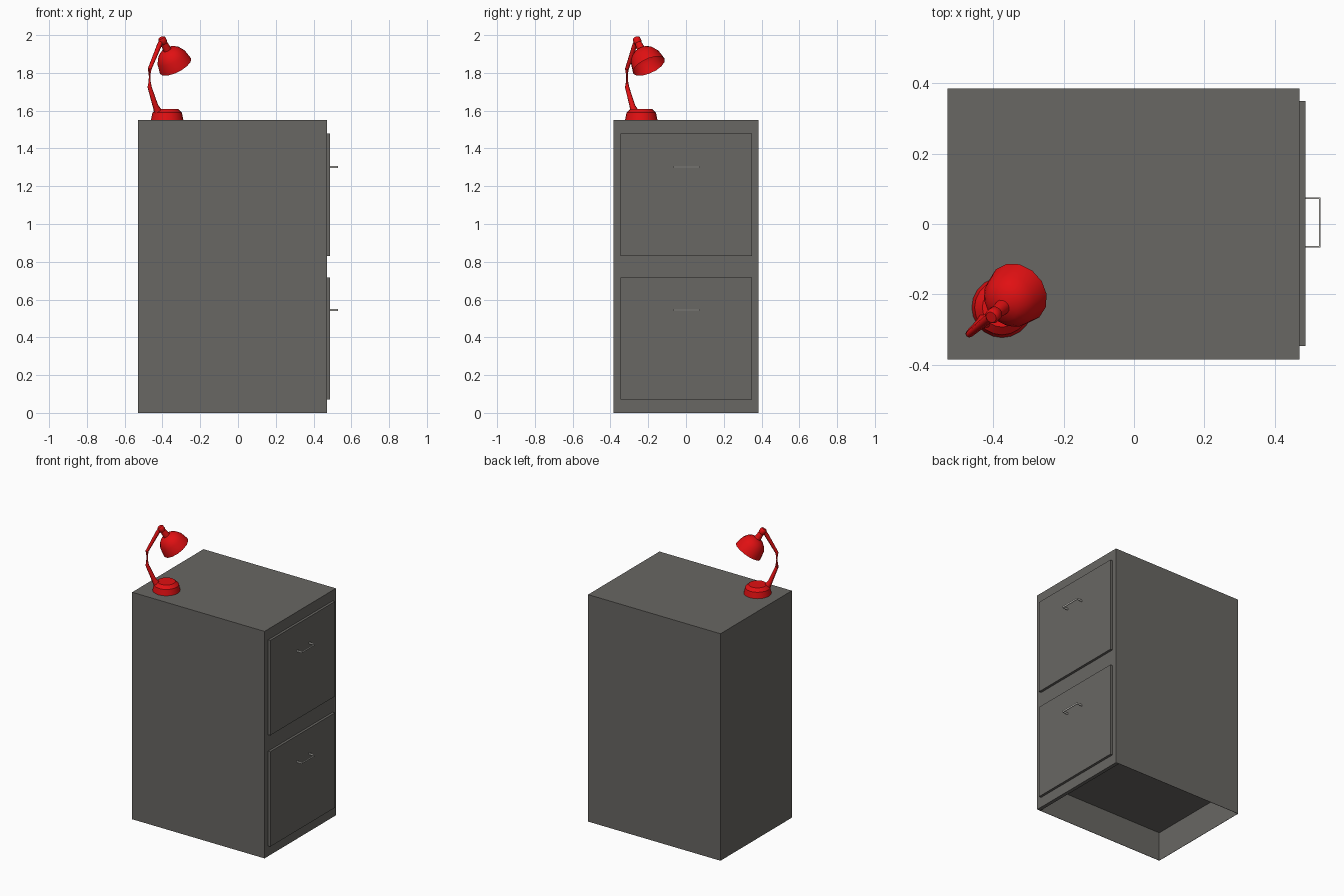
import bpy, bmesh, math
from mathutils import Vector

if "Cube" in bpy.data.objects:
    bpy.data.objects.remove(bpy.data.objects["Cube"])


def material(name, rgb):
    m = bpy.data.materials.new(name)
    m.diffuse_color = (*rgb, 1)
    m.use_nodes = True
    m.node_tree.nodes["Principled BSDF"].inputs["Base Color"].default_value = m.diffuse_color
    return m


DARK = material("dark_grey", (0.14, 0.135, 0.125))
STEEL = material("light_grey", (0.45, 0.44, 0.41))
RED = material("red", (0.75, 0.005, 0.006))


def finish(bm, name, mat, smooth=None):
    bmesh.ops.recalc_face_normals(bm, faces=bm.faces)
    me = bpy.data.meshes.new(name)
    bm.to_mesh(me)
    bm.free()
    ob = bpy.data.objects.new(name, me)
    bpy.context.collection.objects.link(ob)
    me.materials.append(mat)
    if smooth:
        bpy.ops.object.select_all(action='DESELECT')
        bpy.context.view_layer.objects.active = ob
        ob.select_set(True)
        bpy.ops.object.shade_smooth_by_angle(angle=math.radians(smooth))
    return ob


def add_box(bm, lo, hi):
    lo, hi = Vector(lo), Vector(hi)
    vs = bmesh.ops.create_cube(bm, size=1)["verts"]
    for v in vs:
        v.co = (lo + hi) / 2 + v.co * (hi - lo)


def tube(name, rings, sides, caps, smooth):
    """Skin circles given as (centre, axis, radius)."""
    bm = bmesh.new()
    loops = []
    for c, axis, r in rings:
        q = Vector(axis).to_track_quat('Z', 'Y')
        loops.append([bm.verts.new(Vector(c) + q @ Vector(
            (r * math.cos(2 * math.pi * i / sides), r * math.sin(2 * math.pi * i / sides), 0)))
            for i in range(sides)])
    for a, b in zip(loops, loops[1:]):
        for i in range(sides):
            j = (i + 1) % sides
            bm.faces.new((a[i], a[j], b[j], b[i]))
    if caps[0]:
        bm.faces.new(loops[0])
    if caps[1]:
        bm.faces.new(loops[-1])
    return finish(bm, name, RED, smooth)


# cabinet: box hollowed from below, with a thicker front board
bm = bmesh.new()
add_box(bm, (-0.53, -0.385, 0), (0.47, 0.385, 1.55))
bm.normal_update()
bottom = min(bm.faces, key=lambda f: f.calc_center_median().z)
bmesh.ops.inset_region(bm, faces=[bottom], thickness=0.003)
for v in bottom.verts:
    if v.co.x > 0:
        v.co.x = 0.445
new = bmesh.ops.extrude_face_region(bm, geom=[bottom])["geom"]
bmesh.ops.translate(bm, vec=(0, 0, 0.2), verts=[g for g in new if isinstance(g, bmesh.types.BMVert)])
if bottom.is_valid:
    bmesh.ops.delete(bm, geom=[bottom], context='FACES_ONLY')
finish(bm, "cabinet", DARK)

# drawer fronts with bracket handles
for label, z0, hz in (("lower", 0.07, 0.545), ("upper", 0.83, 1.302)):
    bm = bmesh.new()
    add_box(bm, (0.47, -0.347, z0), (0.487, 0.35, z0 + 0.648))
    finish(bm, label + "_drawer_front", DARK)
    bm = bmesh.new()
    h = 0.006
    add_box(bm, (0.526, -0.067, hz - h), (0.53, 0.075, hz + h))
    for y in (-0.067, 0.071):
        add_box(bm, (0.485, y, hz - h), (0.526, y + 0.004, hz + h))
    finish(bm, label + "_handle", STEEL)

# lamp base
tube("lamp_base", [((-0.375, -0.237, z), (0, 0, 1), r) for z, r in
                   ((1.55, 0.086), (1.59, 0.078), (1.61, 0.056))], 20, (True, True), 35)

# lamp arm, bent and tapering
path = [Vector(p) for p in ((-0.42, -0.272, 1.59), (-0.437, -0.284, 1.625), (-0.468, -0.312, 1.725),
                            (-0.468, -0.313, 1.82), (-0.417, -0.272, 1.945), (-0.408, -0.264, 1.965))]
radii = (0.024, 0.015, 0.011, 0.010, 0.013, 0.013)
rings = []
for i, (p, r) in enumerate(zip(path, radii)):
    rings.append((p, path[min(i + 1, 5)] - path[max(i - 1, 0)], r))
tube("lamp_arm", rings, 8, (True, True), 50)

# lamp shade: socket stub flaring into an open bell
axis = Vector((0.42, 0.38, -0.83)).normalized()
top = Vector((-0.406, -0.265, 1.985))
profile = ((0, 0.016), (0.006, 0.021), (0.03, 0.021), (0.034, 0.018), (0.075, 0.022), (0.082, 0.045),
           (0.098, 0.064), (0.125, 0.081), (0.18, 0.092))
tube("lamp_shade", [(top + axis * t, axis, r) for t, r in profile], 14, (True, False), 40)
